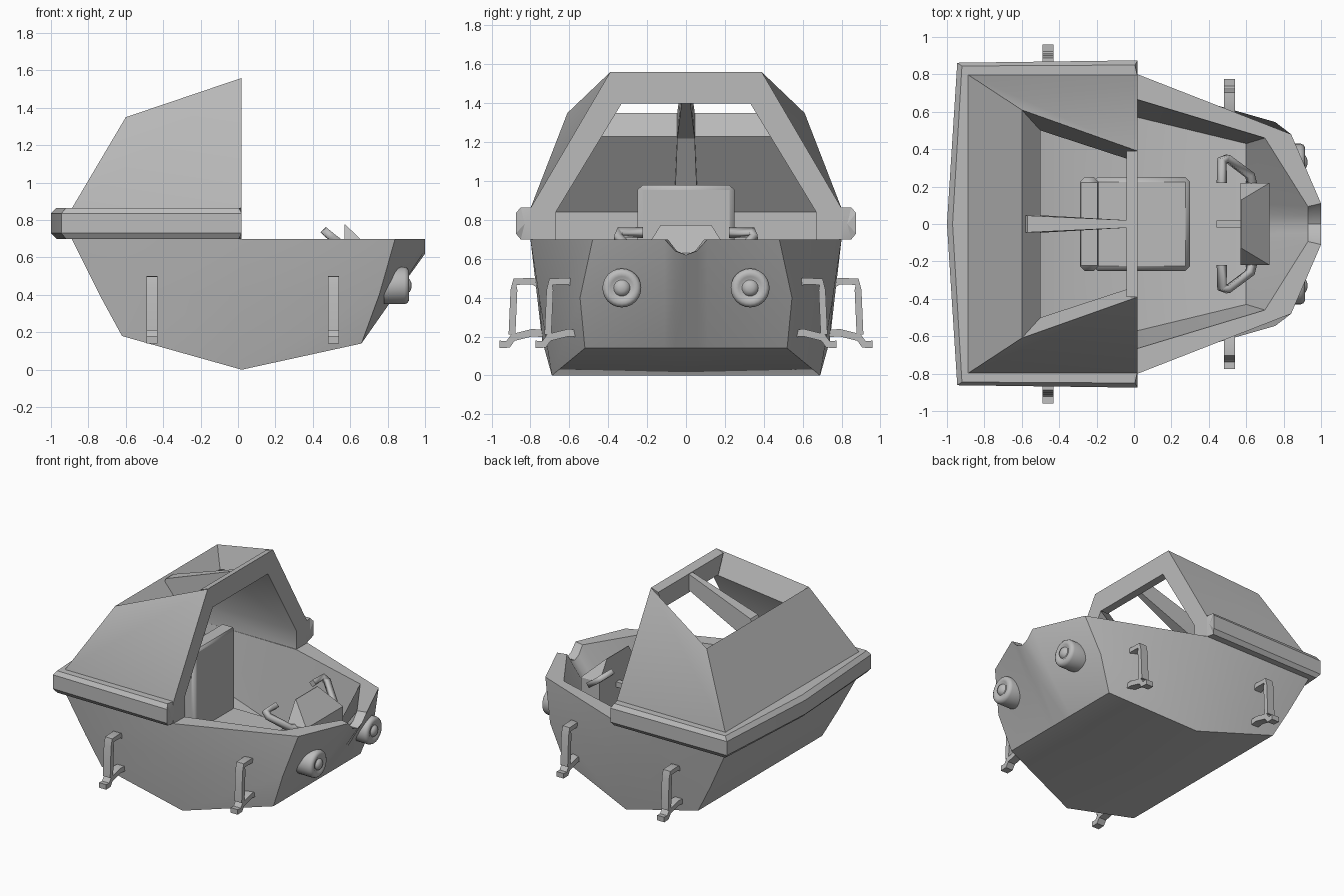
import bpy, bmesh, math
from mathutils import Vector

cube = bpy.data.objects.get("Cube")
if cube:
    bpy.data.objects.remove(cube, do_unlink=True)

grey = bpy.data.materials.new("plain grey")
grey.use_nodes = True
grey.diffuse_color = (0.5, 0.5, 0.5, 1)
grey.node_tree.nodes["Principled BSDF"].inputs["Base Color"].default_value = (0.5, 0.5, 0.5, 1)


def finish(obj, angle=30):
    obj.data.materials.append(grey)
    bpy.ops.object.select_all(action='DESELECT')
    obj.select_set(True)
    bpy.context.view_layer.objects.active = obj
    bpy.ops.object.shade_smooth_by_angle(angle=math.radians(angle))
    return obj


def loft(name, rows, closed=False, mirror=True, angle=30):
    """Skin rows of points, optionally mirrored across y = 0."""
    bm = bmesh.new()
    for side in ((1, -1) if mirror else (1,)):
        grid = [[bm.verts.new((x, y * side, z)) for x, y, z in row] for row in rows]
        n = len(rows[0])
        for a, b in zip(grid, grid[1:]):
            for i in range(n if closed else n - 1):
                j = (i + 1) % n
                bm.faces.new((a[i], a[j], b[j], b[i]))
    bmesh.ops.remove_doubles(bm, verts=bm.verts, dist=0.0005)
    bmesh.ops.dissolve_degenerate(bm, edges=bm.edges, dist=0.0005)
    bmesh.ops.recalc_face_normals(bm, faces=bm.faces)
    mesh = bpy.data.meshes.new(name)
    bm.to_mesh(mesh)
    bm.free()
    obj = bpy.data.objects.new(name, mesh)
    bpy.context.collection.objects.link(obj)
    return finish(obj, angle)


def box(name, low, high, bevel=0.0):
    (x0, y0, z0), (x1, y1, z1) = low, high
    rect = lambda z: [(x0, y0, z), (x1, y0, z), (x1, y1, z), (x0, y1, z)]
    mid = [((x0 + x1) / 2, (y0 + y1) / 2)]
    rows = [[(*mid[0], z0)] * 4, rect(z0), rect(z1), [(*mid[0], z1)] * 4]
    obj = loft(name, rows, closed=True, mirror=False)
    if bevel:
        mod = obj.modifiers.new("bevel", 'BEVEL')
        mod.width, mod.segments = bevel, 1
    return obj


def strap(name, path, x, width, thick, shift=0.0):
    """Flat bar following a path in y and z, on both sides."""
    pts = [Vector((y + shift, z)) for y, z in path]
    rows = []
    for i, p in enumerate(pts):
        d = (pts[min(i + 1, len(pts) - 1)] - pts[max(i - 1, 0)]).normalized()
        off = Vector((-d.y, d.x)) * thick / 2
        a, b = p + off, p - off
        rows.append([(x - width / 2, *a), (x + width / 2, *a),
                     (x + width / 2, *b), (x - width / 2, *b)])
    cap = lambda p: [(x, p.x, p.y)] * 4
    return loft(name, [cap(pts[0])] + rows + [cap(pts[-1])], closed=True)


# Hollow hull: each section runs from keel, up the outside, over the rim and inside
def hull_section(bottom, middle, top, rim, floor):
    keel = (bottom[0], 0, bottom[2])
    inner_keel = (floor[0], 0, floor[2])
    return [keel, bottom, middle, top, rim, floor, inner_keel]


sections = [
    hull_section((-.62, 0, .18), (-.74, 0, .4), (-.89, 0, .7), (-.78, 0, .7), (-.55, 0, .27)),
    hull_section((-.62, .74, .18), (-.74, .765, .4), (-.89, .8, .7), (-.78, .67, .7), (-.55, .6, .27)),
    hull_section((.02, .69, 0), (.02, .755, .4), (.02, .8, .7), (.02, .665, .7), (.02, .57, .1)),
    hull_section((.66, .52, .14), (.755, .545, .4), (.84, .48, .7), (.70, .46, .7), (.6, .43, .22)),
]
for y, z in ((.11, .7), (.055, .64), (0, .62)):
    sections.append(hull_section((.66, y, .14), (.842, y, .4), (1, y, z), (.93, y * .85, z), (.6, y, .22)))
loft("hull", sections)


# Open-roofed canopy shell
def canopy_section(x0, y0, x1, y1, z1, ix0, iy0, ix1, iy1, iz1):
    return [(x0, y0, .7), (x0, y0, .86), (x1, y1, z1),
            (ix1, iy1, iz1), (ix0, iy0, .84), (ix0, iy0, .7)]


rear_mid = canopy_section(-.89, 0, -.6, 0, 1.35, -.78, 0, -.5, 0, 1.23)
rear_corner = canopy_section(-.89, .8, -.6, .61, 1.35, -.78, .67, -.5, .5, 1.23)
front = canopy_section(.02, .8, .02, .39, 1.56, .02, .67, .02, .33, 1.40)
front_cap = front[:2:-1] + front[3:]
loft("canopy", [rear_mid, rear_corner, front, front_cap], closed=True)

# Front roof crossbar and the central roof rib
bar = lambda y0, y1: [(-.04, y0, 1.54), (.02, y0, 1.56), (.02, y1, 1.40), (-.04, y1, 1.40)]
loft("roof_crossbar", [bar(0, 0), bar(.39, .33)], closed=True)


def rib(top, low, w):
    return [(top[0], 0, top[1]), (top[0], w, top[1]), (low[0], w, low[1]), (low[0], 0, low[1])]


loft("roof_rib", [rib((-.03, 1.54), (-.03, 1.42), .02),
                  rib((-.57, 1.35), (-.47, 1.22), .045),
                  rib((-.8, .84), (-.70, .84), .06)])


# Chamfered bumper around the rear
def bumper_section(ix, iy, tx, ty, ox, oy):
    return [(ix, iy, .865), (tx, ty, .865), (ox, oy, .835),
            (ox, oy, .73), (tx, ty, .7), (ix, iy, .7)]


loft("bumper", [bumper_section(-.87, 0, -.97, 0, -1, 0),
                bumper_section(-.87, .78, -.92, .845, -.945, .862),
                bumper_section(.02, .78, .005, .85, .02, .875),
                [(.02, .83, .78)] * 6], closed=True, angle=20)

# Seat
box("seat_cushion", (-.22, -.25, .1), (.30, .25, .37), .025)
box("seat_back", (-.29, -.25, .1), (-.19, .25, .98), .025)

# Control console with a sloped screen
base = [(.57, .22), (.57, -.22), (.725, -.22), (.725, .22)]
loft("console", [[(x, y, .3) for x, y in base],
                 [(x, y, .63) for x, y in base],
                 [(.57, .13, .775), (.57, -.13, .775), (.575, -.13, .775), (.575, .13, .775)],
                 [(.572, 0, .775)] * 4], closed=True, mirror=False)


# Control grips on square tubes
def tube(name, points, radius):
    curve = bpy.data.curves.new(name, 'CURVE')
    curve.dimensions = '3D'
    curve.bevel_depth, curve.bevel_resolution = radius, 0
    curve.use_fill_caps = True
    spline = curve.splines.new('POLY')
    spline.points.add(len(points) - 1)
    for p, co in zip(spline.points, points):
        p.co = (*co, 1)
    curve.materials.append(grey)
    obj = bpy.data.objects.new(name, curve)
    bpy.context.collection.objects.link(obj)


for name, s in (("left_grip", 1), ("right_grip", -1)):
    tube(name, [(.47, .22 * s, .735), (.47, .34 * s, .735), (.5, .35 * s, .71),
                (.62, .26 * s, .62), (.64, .18 * s, .6)], .028)
box("console_lever", (.44, -.02, .52), (.58, .02, .56))

# Side handles with splayed feet, front and rear
for name, x, shift in (("rear", -.46, 0), ("front", .51, -.185)):
    strap(name + "_handles", [(.74, .46), (.79, .485), (.88, .482), (.885, .44), (.895, .21)], x, .06, .035, shift)
    strap(name + "_feet", [(.72, .215), (.79, .22), (.89, .195), (.915, .16), (.96, .16)], x, .06, .038, shift)

# Round head lamps with a ringed lens
lamp = [(.78, .1), (.89, .1), (.905, .094), (.914, .08), (.912, .06), (.905, .05),
        (.905, .042), (.918, .034), (.926, .018), (.928, 0)]
turns = [math.tau * i / 24 for i in range(24)]
loft("head_lamps", [[(x, .33 + r * math.cos(a), .45 + r * math.sin(a)) for a in turns]
                    for x, r in lamp], closed=True, angle=50)
